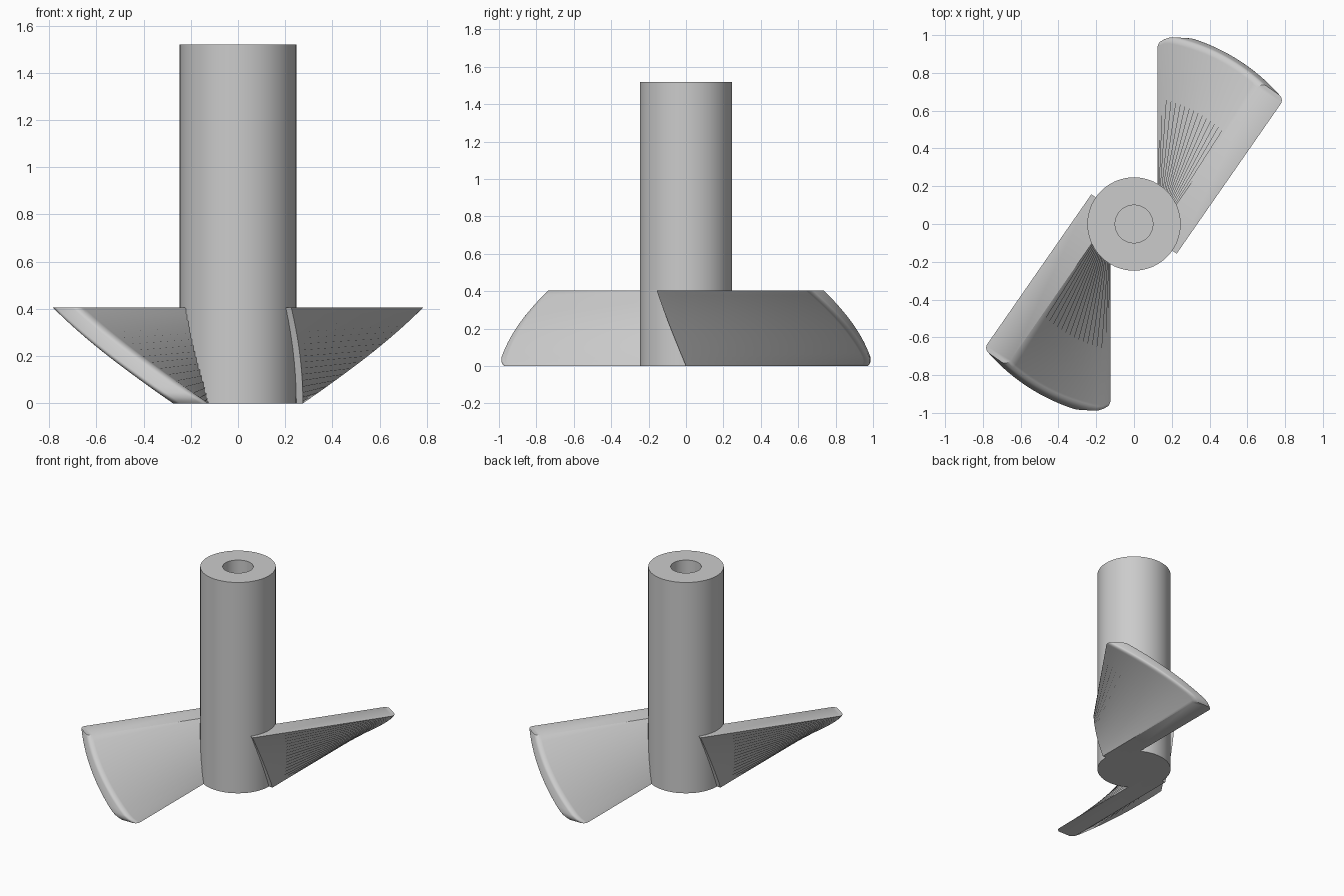
import bpy, bmesh, math
from mathutils import Matrix, Vector

cube = bpy.data.objects.get("Cube")
if cube:
    bpy.data.objects.remove(cube, do_unlink=True)

SHAFT_R, SHAFT_H, BORE_R, BORE_FLOOR = 0.247, 1.52, 0.1, 0.45
BLADE_H, TWIST = 0.405, math.radians(-34.8)
INNER, OUTER, TIP, ROUND = 0.125, 0.275, 1.0, 0.035

grey = bpy.data.materials.new("plain grey")
grey.use_nodes = True
colour = (0.6, 0.6, 0.6, 1)
grey.diffuse_color = colour
grey.node_tree.nodes["Principled BSDF"].inputs["Base Color"].default_value = colour


def finish(bm, name):
    bmesh.ops.remove_doubles(bm, verts=bm.verts, dist=1e-5)
    bmesh.ops.recalc_face_normals(bm, faces=bm.faces)
    mesh = bpy.data.meshes.new(name)
    bm.to_mesh(mesh)
    bm.free()
    mesh.materials.append(grey)
    obj = bpy.data.objects.new(name, mesh)
    bpy.context.collection.objects.link(obj)
    bpy.ops.object.select_all(action='DESELECT')
    obj.select_set(True)
    bpy.context.view_layer.objects.active = obj
    bpy.ops.object.shade_smooth_by_angle(angle=math.radians(35))
    return obj


def blade_section(tip):
    """Straight bar outline beside the axis, with rounded tip corners."""
    points = [(INNER, 0), (OUTER, 0)]
    for cx, start in ((OUTER - ROUND, 0), (INNER + ROUND, 90)):
        for i in range(6):
            a = math.radians(start + 18 * i)
            points.append((cx + ROUND * math.cos(a), tip - ROUND + ROUND * math.sin(a)))
    return points


def make_blade(name, turn):
    bm = bmesh.new()
    # The bar turns about the axis as it rises; its lower tip is eased
    heights = [0, 0.01, 0.025] + [0.045 + (BLADE_H - 0.045) * i / 14 for i in range(15)]
    rings = []
    for z in heights:
        ease = max(0, 1 - z / 0.045)
        rot = Matrix.Rotation(turn + TWIST * z / BLADE_H, 3, 'Z')
        rings.append([bm.verts.new(rot @ Vector((x, y, z)))
                      for x, y in blade_section(TIP - 0.028 * ease ** 2)])
    n = len(rings[0])
    for low, high in zip(rings, rings[1:]):
        for i in range(n):
            j = (i + 1) % n
            bm.faces.new((low[i], low[j], high[j], high[i]))
    bm.faces.new(rings[0][::-1])
    bm.faces.new(rings[-1])
    return finish(bm, name)


# Shaft with a blind bore in its top, turned from a profile
bm = bmesh.new()
profile = [(0, 0), (SHAFT_R, 0), (SHAFT_R, SHAFT_H), (BORE_R, SHAFT_H),
           (BORE_R, BORE_FLOOR), (0, BORE_FLOOR)]
verts = [bm.verts.new((r, 0, z)) for r, z in profile]
edges = [bm.edges.new(pair) for pair in zip(verts, verts[1:])]
bmesh.ops.spin(bm, geom=verts + edges, cent=(0, 0, 0), axis=(0, 0, 1),
               angle=math.tau, steps=72)
finish(bm, "shaft")

# Two twisted blades on opposite sides
make_blade("back_blade", 0)
make_blade("front_blade", math.pi)
